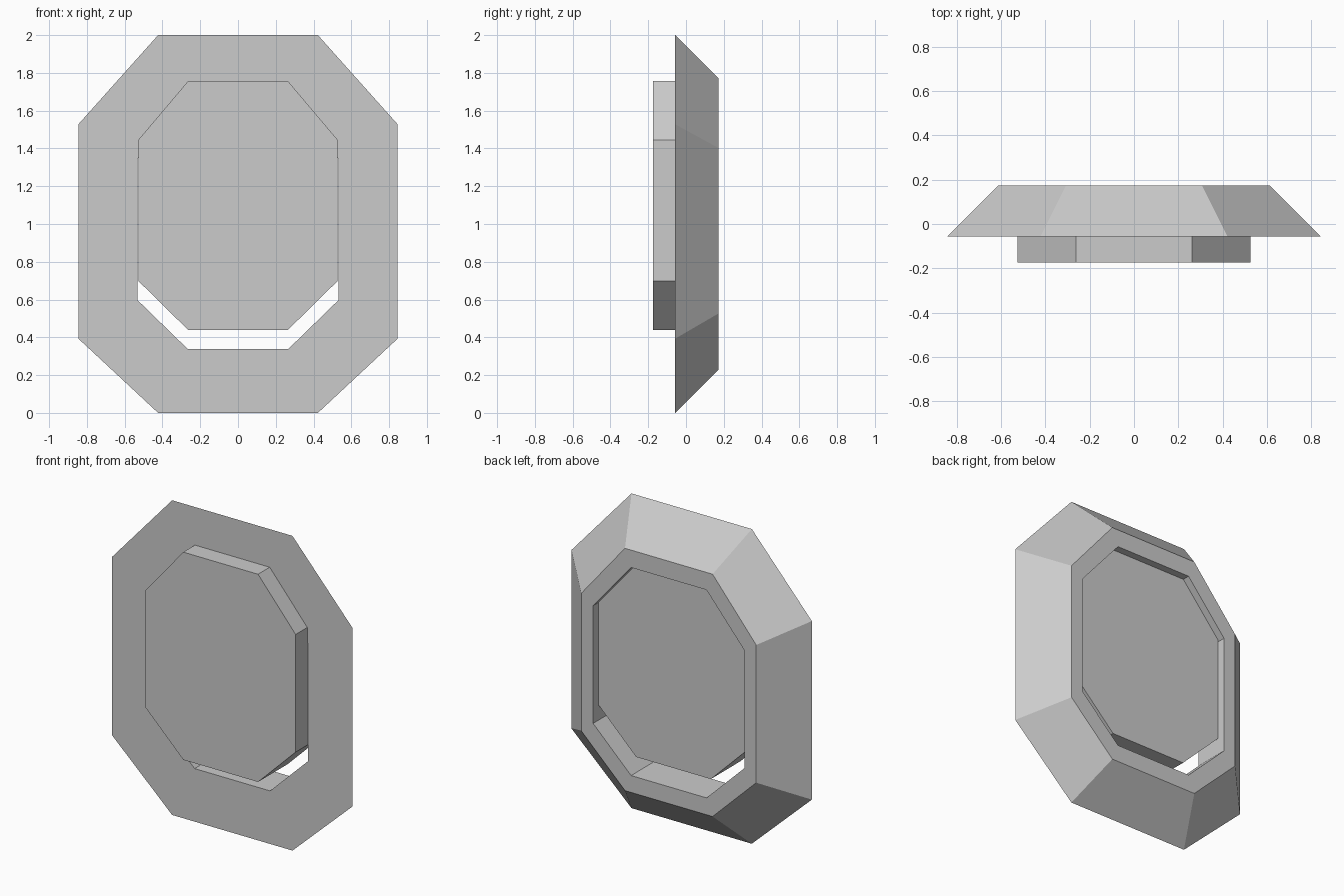
import bpy
import bmesh

if "Cube" in bpy.data.objects:
    bpy.data.objects.remove(bpy.data.objects["Cube"])


def octagon(y, half_w, half_flat, bottom, low, high, top):
    """Symmetric octagon loop in the xz plane, counter-clockwise seen from the front."""
    right = [(half_flat, bottom), (half_w, low), (half_w, high), (half_flat, top)]
    left = [(-x, z) for x, z in reversed(right)]
    return [(x, y, z) for x, z in right + left]


def build(name, rings, closed):
    """Join octagon rings with quads; either loop back to the first or cap both ends."""
    bm = bmesh.new()
    loops = [[bm.verts.new(co) for co in ring] for ring in rings]
    pairs = list(zip(loops, loops[1:]))
    if closed:
        pairs.append((loops[-1], loops[0]))
    else:
        bm.faces.new(loops[0])
        bm.faces.new(loops[-1][::-1])
    for a, b in pairs:
        for i in range(8):
            j = (i + 1) % 8
            bm.faces.new((a[i], b[i], b[j], a[j]))
    bmesh.ops.recalc_face_normals(bm, faces=bm.faces)
    mesh = bpy.data.meshes.new(name)
    bm.to_mesh(mesh)
    bm.free()
    obj = bpy.data.objects.new(name, mesh)
    bpy.context.collection.objects.link(obj)
    return obj


FRONT, BACK = -0.057, 0.173
hole = (0.532, 0.265, 0.337, 0.597, 1.345, 1.659)

# Bevelled octagonal frame with a straight opening
build("frame", [
    octagon(FRONT, 0.845, 0.423, 0.0, 0.393, 1.528, 2.0),
    octagon(BACK, 0.615, 0.308, 0.23, 0.527, 1.402, 1.77),
    octagon(BACK, *hole),
    octagon(FRONT, *hole),
], closed=True)

# Octagonal panel, pushed forward and raised so a gap opens below it
panel = (0.527, 0.263, 0.438, 0.698, 1.446, 1.758)
build("panel", [octagon(-0.174, *panel), octagon(0.126, *panel)], closed=False)
